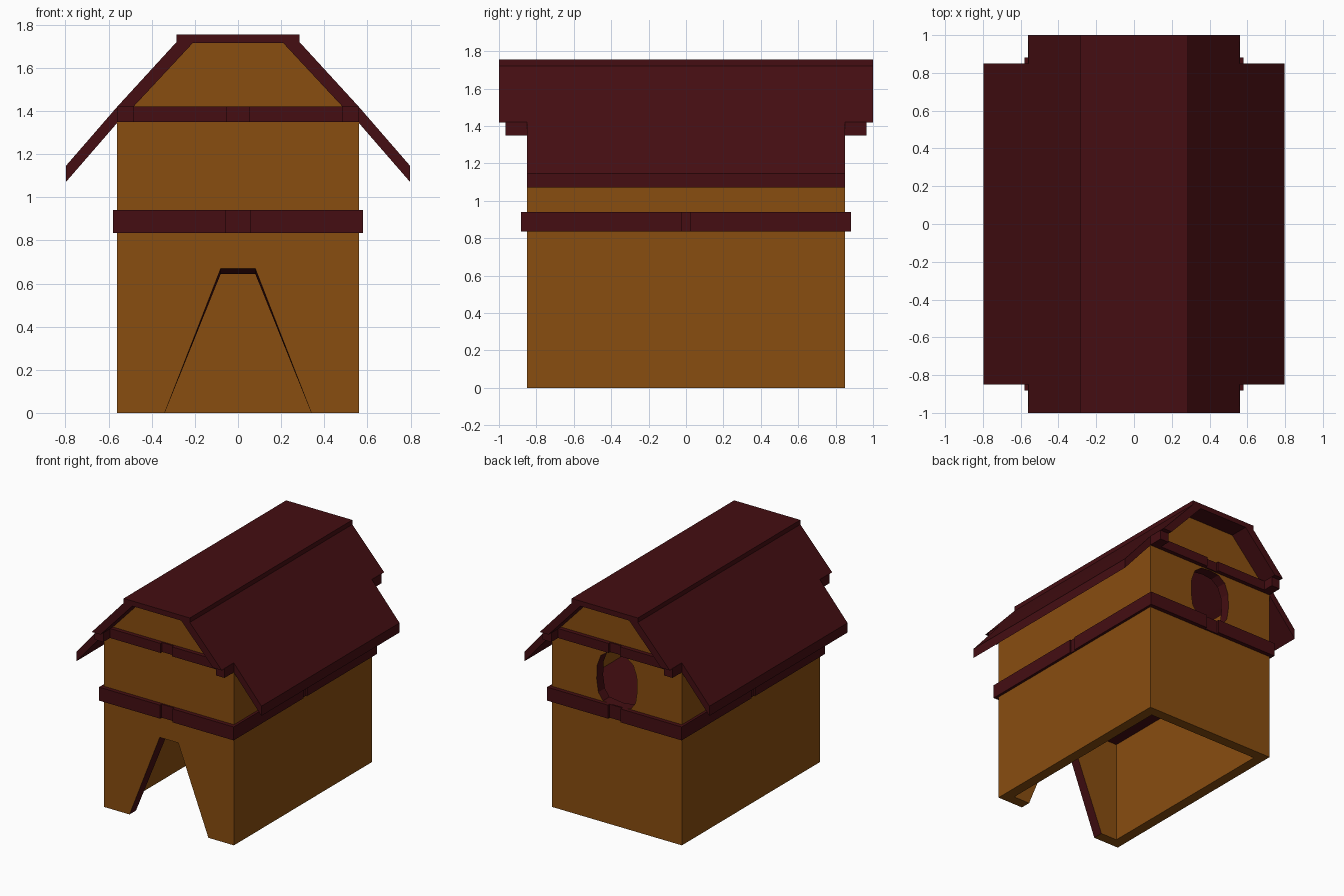
import bpy, bmesh

if "Cube" in bpy.data.objects:
    bpy.data.objects.remove(bpy.data.objects["Cube"])

def material(name, rgb):
    m = bpy.data.materials.new(name)
    m.diffuse_color = (*rgb, 1)
    m.use_nodes = True
    m.node_tree.nodes["Principled BSDF"].inputs["Base Color"].default_value = m.diffuse_color
    return m

WOOD = material("ochre wood", (0.25, 0.075, 0.005))
RED = material("dark red", (0.058, 0.0043, 0.006))
T = 0.08           # wall thickness
W, D = 0.56, 0.85  # half width and half depth of the walls

def finish(name, bm, mats, mirror):
    bmesh.ops.recalc_face_normals(bm, faces=bm.faces)
    me = bpy.data.meshes.new(name)
    bm.to_mesh(me)
    bm.free()
    for m in mats:
        me.materials.append(m)
    ob = bpy.data.objects.new(name, me)
    bpy.context.collection.objects.link(ob)
    if any(mirror):
        mod = ob.modifiers.new("mirror", 'MIRROR')
        mod.use_axis = mirror
    return ob

def prism(name, pts, y0, y1, mats, accent=(), sink=()):
    """Half profile (x, z) extruded along y and mirrored over x = 0.
    accent: sides given the second material; sink: points lowered at the y1 end."""
    bm = bmesh.new()
    a = [bm.verts.new((x, y0, z)) for x, z in pts]
    b = [bm.verts.new((x, y1, z - (0.025 if i in sink else 0)))
         for i, (x, z) in enumerate(pts)]
    bm.faces.new(a)
    bm.faces.new(b[::-1])
    n = len(pts)
    for i in range(n):
        j = (i + 1) % n
        if pts[i][0] == 0 and pts[j][0] == 0:
            continue  # open on the mirror plane
        f = bm.faces.new((a[j], a[i], b[i], b[j]))
        f.material_index = 1 if i in accent else 0
    return finish(name, bm, mats, (True, False, False))

def box(name, x, y, z, mat, mirror=(False, False, False)):
    bm = bmesh.new()
    bmesh.ops.create_cube(bm, size=1)
    for v in bm.verts:
        v.co = [r[0] if c < 0 else r[1] for c, r in zip(v.co, (x, y, z))]
    return finish(name, bm, [mat], mirror)

# End walls: straight sides, then the gable tapering under the roof
gable = [(W, 0), (W, 1.35), (0.5, 1.41), (0.22, 1.72), (0, 1.72)]

# Front wall with the tapered doorway, its jambs and sloping lintel in red
prism("front_wall", [(0.34, 0)] + gable + [(0, 0.67), (0.08, 0.67)],
      -D, -D + T, [WOOD, RED], accent=(6, 7), sink=(6, 7))

# Back wall with the rounded window, its reveal in red
window = [(0, 1.345), (0.08, 1.335), (0.14, 1.29), (0.17, 1.21),
          (0.175, 1.10), (0.16, 1.00), (0.12, 0.945), (0, 0.93)]
prism("back_wall", [(0, 0)] + gable + window, D - T, D, [WOOD, RED],
      accent=range(6, 13))

# Side walls and the loft floor
XM, YM, XY = (True, False, False), (False, True, False), (True, True, False)
box("side_walls", (W - T, W), (-D + T, D - T), (0, 1.35), WOOD, XM)
box("loft_floor", (-W + T, W - T), (-D + T, D - T), (0.79, 0.91), RED)

# Roof: flat ridge, steep upper slopes, shorter eaves
box("roof_ridge", (-0.285, 0.285), (-1, 1), (1.715, 1.755), RED)
prism("roof_upper_slopes", [(0.21, 1.715), (0.285, 1.72), (W, 1.42), (0.485, 1.42)],
      -1, 1, [RED])
prism("roof_eaves", [(0.485, 1.42), (W, 1.42), (0.797, 1.147), (0.797, 1.072), (W, 1.345)],
      -D, D, [RED])

# Belt around the walls, with a shallow recess in the middle of each side
Z = (0.835, 0.94)
box("belt_ends", (0.055, 0.58), (D, 0.882), Z, RED, XY)
box("belt_end_recess", (-0.055, 0.055), (D, 0.862), Z, RED, YM)
box("belt_sides", (W, 0.58), (0.025, D), Z, RED, XY)
box("belt_side_recess", (W, 0.57), (-0.025, 0.025), Z, RED, XM)

# Beams below the gables, with projecting beam ends at the corners
Z = (1.348, 1.422)
box("gable_beams", (0.05, 0.485), (D, 0.882), Z, RED, XY)
box("gable_beam_recess", (-0.05, 0.05), (D, 0.862), Z, RED, YM)
box("beam_ends", (0.485, W), (D, 0.965), Z, RED, XY)
